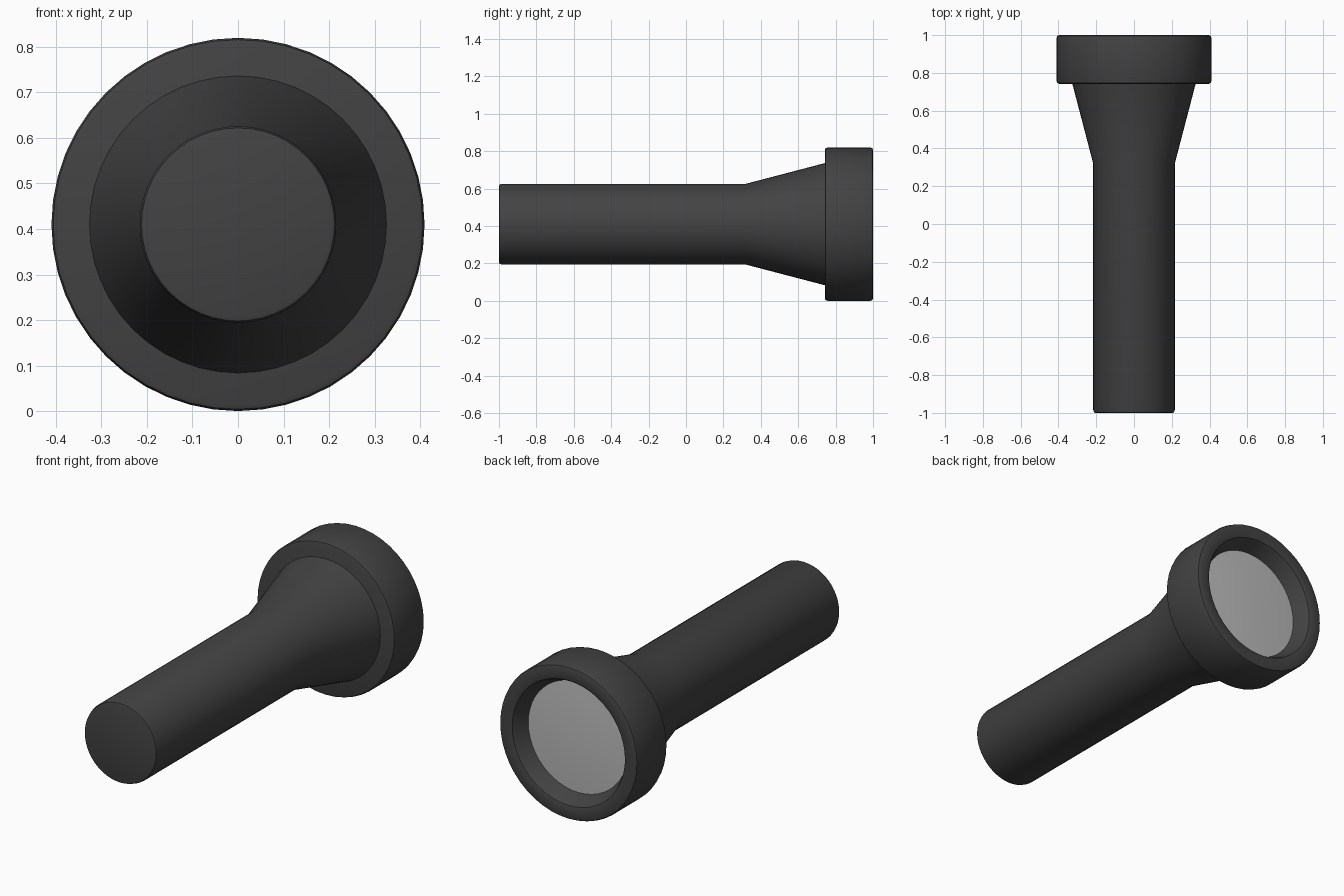
import bpy, bmesh, math
from mathutils import Vector

if "Cube" in bpy.data.objects:
    bpy.data.objects.remove(bpy.data.objects["Cube"])

SIDES = 48
CZ = 0.41

def material(name, v):
    m = bpy.data.materials.new(name)
    m.diffuse_color = (v, v, v, 1)
    m.use_nodes = True
    m.node_tree.nodes["Principled BSDF"].inputs["Base Color"].default_value = m.diffuse_color
    return m

def lathe(name, profile, mat):
    """Spin (radius, y) points about the long axis of the torch."""
    bm = bmesh.new()
    vs = [bm.verts.new((r, y, 0)) for r, y in profile]
    es = [bm.edges.new(p) for p in zip(vs, vs[1:])]
    bmesh.ops.spin(bm, geom=vs + es, axis=(0, 1, 0), cent=(0, 0, 0),
                   angle=math.tau, steps=SIDES)
    bmesh.ops.remove_doubles(bm, verts=bm.verts, dist=1e-4)
    bmesh.ops.recalc_face_normals(bm, faces=bm.faces)
    # open shells: make sure the lens faces forward
    if name == "lens":
        for f in bm.faces:
            if f.normal.y < 0:
                f.normal_flip()
    me = bpy.data.meshes.new(name)
    bm.to_mesh(me)
    bm.free()
    ob = bpy.data.objects.new(name, me)
    ob.location = Vector((0, 0, CZ))
    me.materials.append(mat)
    bpy.context.collection.objects.link(ob)
    bpy.context.view_layer.objects.active = ob
    bpy.ops.object.select_all(action='DESELECT')
    ob.select_set(True)
    bpy.ops.object.shade_smooth_by_angle(angle=math.radians(35))
    return ob

black = material("black_casing", 0.055)
glass = material("lens_glass", 0.5)

# handle tube flaring into the head, rounded at the tail
lathe("handle", [(0, -1), (0.203, -1), (0.212, -0.997), (0.216, -0.985),
                 (0.216, 0.32), (0.331, 0.76), (0, 0.76)], black)

# head collar with rounded rims and a recess sloping down to the lens
lathe("head", [(0, 0.742), (0.395, 0.742), (0.406, 0.746), (0.41, 0.757),
               (0.41, 0.985), (0.406, 0.996), (0.395, 1.0), (0.345, 1.0),
               (0.335, 0.996), (0.328, 0.985), (0.295, 0.91), (0, 0.91)], black)

# slightly domed lens
lathe("lens", [(0.299, 0.914), (0.2, 0.92), (0.1, 0.923), (0, 0.924)], glass)
